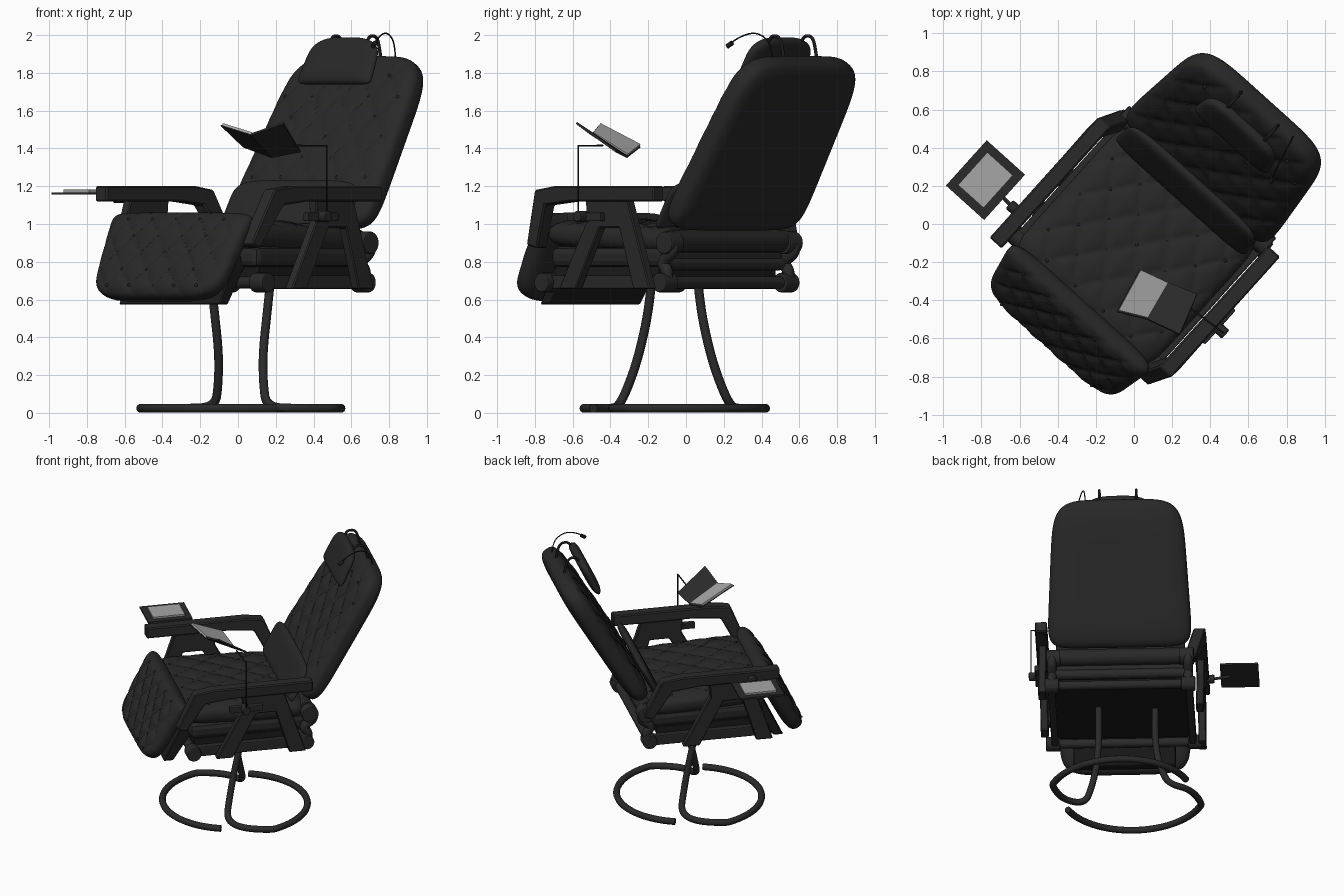
import bpy, bmesh, math
from mathutils import Matrix, Vector

if "Cube" in bpy.data.objects:
    bpy.data.objects.remove(bpy.data.objects["Cube"])

# Chair axes are turned in plan
PLACE = Matrix.Translation((0.063, -0.057, 0)) @ Matrix.Rotation(math.radians(-42), 4, 'Z')


def material(name, v):
    m = bpy.data.materials.new(name)
    m.use_nodes = True
    m.diffuse_color = (v, v, v, 1)
    bsdf = m.node_tree.nodes["Principled BSDF"]
    bsdf.inputs["Base Color"].default_value = (v, v, v, 1)
    bsdf.inputs["Roughness"].default_value = 0.6
    return m


LEATHER = material("dark leather", 0.021)
FRAME = material("charcoal frame", 0.023)
BLACK = material("black panel", 0.011)
PAPER = material("grey paper", 0.38)


def add(name, data, mat, matrix=PLACE):
    ob = bpy.data.objects.new(name, data)
    bpy.context.scene.collection.objects.link(ob)
    data.materials.append(mat)
    ob.matrix_world = matrix
    return ob


def finish(name, bm, mat, matrix=PLACE, smooth=False):
    bmesh.ops.recalc_face_normals(bm, faces=bm.faces)
    for f in bm.faces:
        f.smooth = smooth
    me = bpy.data.meshes.new(name)
    bm.to_mesh(me)
    bm.free()
    return add(name, me, mat, matrix)


def bevel(ob, width, segments=2):
    b = ob.modifiers.new("soft edges", 'BEVEL')
    b.width, b.segments = width, segments


def box(name, mat, x, y, z, edge=0.0):
    bm = bmesh.new()
    bmesh.ops.create_cube(bm, size=1)
    for v in bm.verts:
        v.co = [(a + b) / 2 + c * (b - a) for (a, b), c in zip((x, y, z), v.co)]
    ob = finish(name, bm, mat)
    if edge:
        bevel(ob, edge)


def prism(name, mat, pts, x0, x1, edge=0.006, matrix=PLACE, lean=0.0):
    """Side profile of (y, z) points, extruded across the chair; lean pulls low points inward."""
    bm = bmesh.new()
    face = bm.faces.new([bm.verts.new((x0 - lean * max(0, 1.1 - z), y, z)) for y, z in pts])
    out = bmesh.ops.extrude_face_region(bm, geom=[face])["geom"]
    bmesh.ops.translate(bm, vec=(x1 - x0, 0, 0), verts=[g for g in out if isinstance(g, bmesh.types.BMVert)])
    bevel(finish(name, bm, mat, matrix), edge, 1)


def rod(name, mat, x0, x1, y, z, r):
    bm = bmesh.new()
    turn = Matrix.Translation(((x0 + x1) / 2, y, z)) @ Matrix.Rotation(math.pi / 2, 4, 'Y')
    bmesh.ops.create_cone(bm, cap_ends=True, segments=24, radius1=r, radius2=r, depth=abs(x1 - x0), matrix=turn)
    bevel(finish(name, bm, mat), 0.008)


def tube(name, mat, pts, r, matrix=PLACE, smooth=True):
    cu = bpy.data.curves.new(name, 'CURVE')
    cu.dimensions, cu.bevel_depth, cu.use_fill_caps = '3D', r, True
    cu.bevel_resolution, cu.resolution_u = 3, 6
    sp = cu.splines.new('NURBS' if smooth else 'POLY')
    sp.points.add(len(pts) - 1)
    for p, co in zip(sp.points, pts):
        p.co = (*co, 1)
    if smooth:
        sp.order_u, sp.use_endpoint_u = 3, True
    add(name, cu, mat, matrix)


def pad(name, a, b, w0, w1, thick, tuft=0.0, p0=6, p1=5, cell=(0.2, 0.25), n=72, crown=0.5):
    """Rounded cushion from a to b (y, z), tufted on the front, with buttons."""
    a, b = Vector((0, *a)), Vector((0, *b))
    d = (b - a).normalized()
    nrm, length = Vector((0, -d.z, d.y)), (b - a).length

    def point(s, q, side):
        e = 2 * q - 1
        p = p0 if e < 0 else p1
        w = (w0 + (w1 - w0) * q) * max(0, 1 - abs(e) ** p) ** (1 / p)
        rim = max(0, (1 - abs(s) ** 6) * (1 - abs(e) ** 6))
        x, t = s * w, (q - 0.5) * length
        h = thick / 2 * rim ** crown
        if side > 0 and tuft:
            u, v = x / cell[0], t / cell[1]
            fold = min(abs(math.sin(math.pi * (u + v))), abs(math.sin(math.pi * (u - v))))
            h -= tuft * rim * (1 - fold ** 0.45)
        return Vector((x, 0, 0)) + a + d * (q * length) + nrm * h * side

    bm = bmesh.new()
    for side in (1, -1):
        rows = [[bm.verts.new(point(math.sin((i / n - 0.5) * math.pi), 0.5 - 0.5 * math.cos(math.pi * j / n), side))
                 for i in range(n + 1)] for j in range(n + 1)]
        for r0, r1 in zip(rows, rows[1:]):
            for i in range(n):
                bm.faces.new((r0[i], r0[i + 1], r1[i + 1], r1[i]))
    bmesh.ops.remove_doubles(bm, verts=bm.verts, dist=0.0004)
    if tuft:
        for i in range(-6, 7):
            for j in range(-8, 9):
                x, t = i * cell[0] / 2, j * cell[1] / 2
                q = 0.5 + t / length
                if (i + j) % 2 or not 0.08 < q < 0.92:
                    continue
                s = x / (w0 + (w1 - w0) * q)
                if abs(s) < 0.88:
                    bmesh.ops.create_icosphere(bm, subdivisions=1, radius=0.01,
                                               matrix=Matrix.Translation(point(s, q, 1)))
    finish(name, bm, LEATHER, smooth=True)


# Upholstery
pad("backrest", (0.38, 0.98), (0.92, 1.875), 0.515, 0.455, 0.18, 0.025, p0=9, p1=5.5, crown=0.33)
pad("lumbar_cushion", (0.26, 0.97), (0.39, 1.23), 0.46, 0.44, 0.06, p0=10, p1=5, n=32)
pad("headrest", (0.66, 1.74), (0.78, 1.985), 0.26, 0.235, 0.07, p0=12, p1=3, n=40)
pad("seat_cushion", (-0.53, 0.95), (0.38, 0.91), 0.48, 0.48, 0.18, 0.022, p0=10, p1=10, crown=0.4)
pad("footrest", (-0.755, 0.6), (-0.51, 1.05), 0.44, 0.495, 0.15, 0.025, p0=5, p1=14, cell=(0.17, 0.2), crown=0.4)
box("seat_base", LEATHER, (-0.47, 0.47), (-0.47, 0.36), (0.77, 0.88), 0.035)
box("seat_underside", BLACK, (-0.46, 0.46), (-0.44, 0.3), (0.72, 0.775))
prism("footrest_board", BLACK, [(-0.64, 0.575), (-0.57, 0.575), (-0.42, 0.8), (-0.5, 0.85)], -0.36, 0.36)

# Cross tubes and rear bolster
rod("rear_bolster", LEATHER, -0.45, 0.45, 0.37, 0.91, 0.06)
rod("middle_cross_tube", FRAME, -0.46, 0.46, 0.34, 0.79, 0.035)
rod("rear_cross_tube", FRAME, -0.48, 0.48, 0.36, 0.69, 0.032)
rod("front_cross_tube", FRAME, -0.5, 0.5, -0.46, 0.69, 0.032)

# Side rails, hubs and hinge links
for side, tag in ((1, "left"), (-1, "right")):
    box(tag + "_side_rail", FRAME, sorted((side * 0.46, side * 0.51)), (-0.46, 0.36), (0.655, 0.73), 0.008)
    rod(tag + "_back_hub", FRAME, side * 0.42, side * 0.52, 0.385, 0.9, 0.06)
    rod(tag + "_rear_hub", FRAME, side * 0.43, side * 0.53, 0.36, 0.69, 0.052)
    rod(tag + "_front_hub", FRAME, side * 0.45, side * 0.55, -0.46, 0.69, 0.052)
    tube(tag + "_hinge_link", FRAME, [(side * 0.48, y, z) for y, z in
         ((0.39, 0.92), (0.44, 0.86), (0.33, 0.8), (0.39, 0.74), (0.36, 0.68))], 0.033)

# Armrests: one design, turned half a circle for the other side
ARM = [(-0.58, 0.89), (-0.51, 0.87), (-0.39, 1.1), (-0.2, 1.12), (0.385, 1.12),
       (0.385, 1.2), (-0.33, 1.2), (-0.465, 1.18)]
LEGS = [(-0.12, 1.13), (0.18, 1.13), (0.34, 0.655), (0.22, 0.655), (0.12, 0.98),
        (-0.02, 0.98), (-0.19, 0.655), (-0.31, 0.655), (-0.11, 1.02)]
HALF_TURN = PLACE @ Matrix.Translation((0, -0.175, 0)) @ Matrix.Rotation(math.pi, 4, 'Z')
for matrix, tag in ((PLACE, "left"), (HALF_TURN, "right")):
    prism(tag + "_armrest", FRAME, ARM, 0.515, 0.6, 0.008, matrix, lean=0.3)
    prism(tag + "_arm_legs", FRAME, LEGS, 0.525, 0.58, 0.006, matrix)

# Pedestal: two bent tubes that spiral into a split floor ring
ring = []
for deg in range(15, 156, 7):
    r, t = 0.553 - 0.00055 * deg, math.radians(deg)
    ring.append((r * math.cos(t), r * math.sin(t), 0.024))
post = [(0.2, 0.02, 0.75), (0.195, 0, 0.58), (0.21, -0.06, 0.32), (0.25, -0.1, 0.15),
        (0.3, -0.13, 0.03), (0.45, -0.06, 0.024)]
for matrix, tag in ((Matrix.Identity(4), "left"), (Matrix.Rotation(math.pi, 4, 'Z'), "right")):
    tube(tag + "_pedestal_tube", FRAME, post + ring, 0.024,
         PLACE @ Matrix.Translation((-0.034, -0.034, 0)) @ matrix)

# Headrest straps and reading lamp
for x, tag in ((0.13, "left"), (-0.13, "right")):
    tube(tag + "_headrest_strap", BLACK, [(x, 0.75, 1.88), (x, 0.78, 1.99), (x, 0.85, 2.0),
         (x, 0.88, 1.95), (x, 0.9, 1.82)], 0.009)
tube("lamp_neck", BLACK, [(0.225, 0.9, 1.83), (0.23, 0.9, 1.95), (0.25, 0.81, 2.02),
     (0.28, 0.7, 1.99), (0.296, 0.66, 1.955)], 0.004)
tube("lamp_head", BLACK, [(0.292, 0.67, 1.96), (0.3, 0.64, 1.94)], 0.013, smooth=False)

# Side tray on the right arm
box("tray", FRAME, (-0.953, -0.683), (-0.51, -0.19), (1.155, 1.168))
box("tray_sheet", PAPER, (-0.908, -0.728), (-0.465, -0.235), (1.168, 1.182))
tube("tray_arm", FRAME, [(-0.56, -0.36, 1.13), (-0.63, -0.36, 1.14), (-0.75, -0.35, 1.152)], 0.01, smooth=False)
rod("tray_pivot", FRAME, -0.64, -0.58, -0.36, 1.14, 0.03)

# Book stand on the left arm
tube("book_stand", BLACK, [(0.56, -0.109, 1.04), (0.646, -0.109, 1.04), (0.646, -0.11, 1.415),
     (0.43, -0.13, 1.415)], 0.005, smooth=False)
rod("stand_clamp", FRAME, 0.57, 0.66, -0.109, 1.04, 0.03)
box("stand_bracket", FRAME, (0.575, 0.615), (-0.22, 0.02), (1.015, 1.06), 0.006)


def leaf(name, mat, corners, thick, lift):
    bm = bmesh.new()
    up = (corners[1] - corners[0]).cross(corners[2] - corners[1]).normalized()
    up *= 1 if up.z > 0 else -1
    low = [bm.verts.new(c + up * lift) for c in corners]
    top = [bm.verts.new(c + up * (lift + thick)) for c in corners]
    bm.faces.new(low)
    bm.faces.new(top)
    for i in range(4):
        k = (i + 1) % 4
        bm.faces.new((low[i], low[k], top[k], top[i]))
    finish(name, bm, mat, Matrix.Identity(4))


# Open book, facing the sitter
spine = [Vector((0.18, -0.31, 1.355)), Vector((0.07, -0.5, 1.475))]
outer_page = [Vector((-0.09, -0.46, 1.525)), Vector((0.03, -0.24, 1.41))]
outer_cover = [Vector((0.24, -0.58, 1.535)), Vector((0.33, -0.37, 1.385))]
leaf("book_page_cover", FRAME, spine + outer_page, 0.006, -0.006)
leaf("book_cover", FRAME, spine + outer_cover, 0.012, -0.006)
middle = sum(spine + outer_page, Vector()) / 4
leaf("book_page", PAPER, [c.lerp(middle, 0.04) for c in spine + outer_page], 0.014, 0.0)
